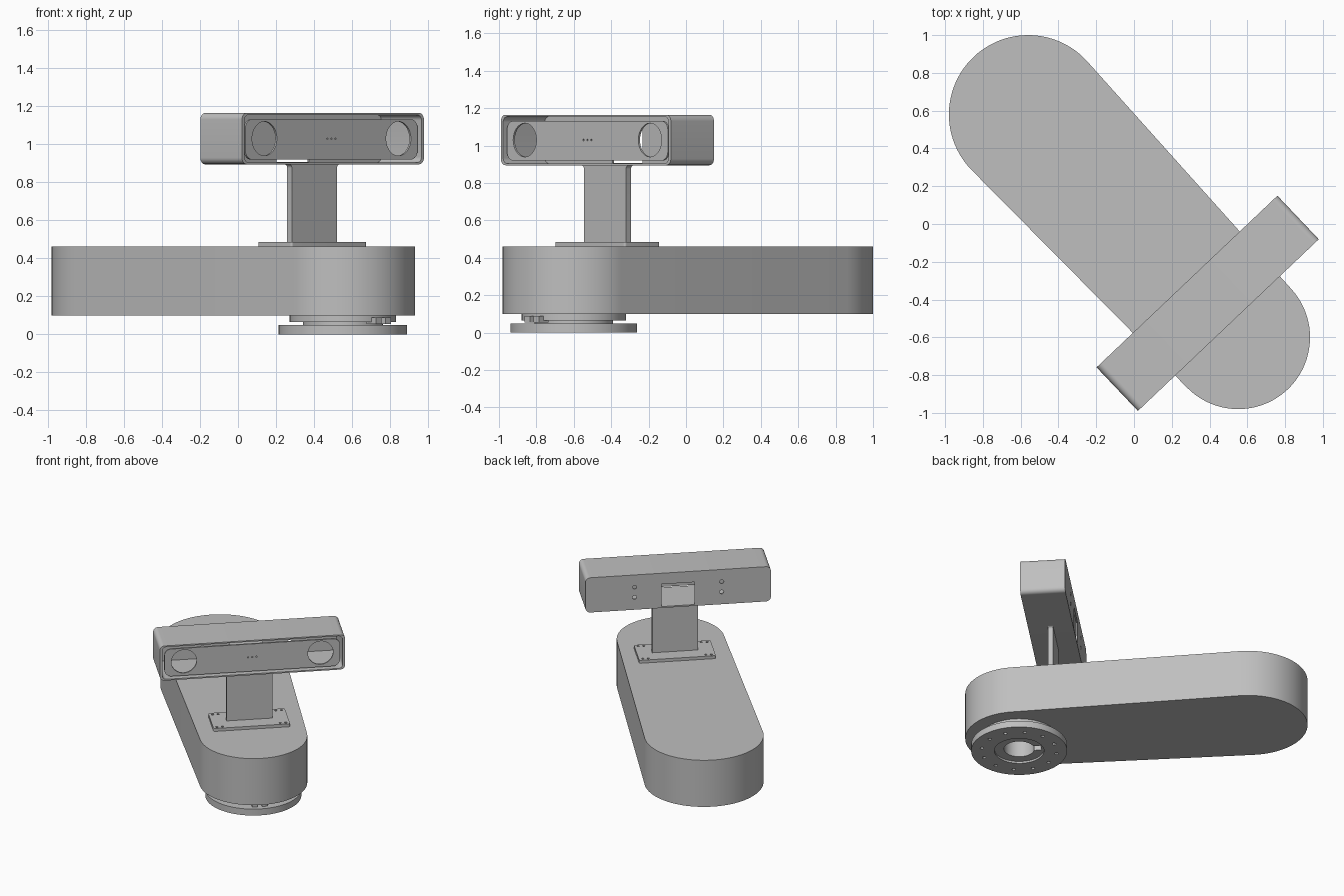
import bpy, bmesh
from math import sin, cos, pi, radians, atan2, asin, hypot
from mathutils import Matrix

cube = bpy.data.objects.get("Cube")
if cube:
    bpy.data.objects.remove(cube, do_unlink=True)

GREY = 0.52
mat = bpy.data.materials.new("plain grey")
mat.use_nodes = True
mat.diffuse_color = (GREY, GREY, GREY, 1)
mat.node_tree.nodes["Principled BSDF"].inputs["Base Color"].default_value = (GREY, GREY, GREY, 1)

# Placement of the sensor head and of the rotary joint, both turned with the arm
TURN = Matrix.Rotation(radians(43.5), 4, "Z")
HEAD = Matrix.Translation((0.39, -0.42, 0)) @ TURN
JOINT = Matrix.Translation((0.552, -0.60, 0)) @ TURN


def arc(cx, cy, r, a0, a1, n):
    return [(cx + r * cos(a0 + (a1 - a0) * i / n), cy + r * sin(a0 + (a1 - a0) * i / n))
            for i in range(n + 1)]


def circle(r, cx=0, cy=0, n=32):
    return arc(cx, cy, r, 0, 2 * pi, n)[:-1]


def rounded(w, h, r, cx=0, cy=0):
    pts = []
    for k, (sx, sy) in enumerate([(1, 1), (-1, 1), (-1, -1), (1, -1)]):
        pts += arc(cx + sx * (w / 2 - r), cy + sy * (h / 2 - r), r, k * pi / 2, (k + 1) * pi / 2, 8)
    return pts


def rect(x0, x1, y0, y1):
    return [(x0, y0), (x1, y0), (x1, y1), (x0, y1)]


def prism(name, pts, a, b, place=Matrix(), axis="z"):
    """Extrude an outline from a to b along z, or an upright outline along y."""
    bm = bmesh.new()
    put = (lambda p, t: (p[0], p[1], t)) if axis == "z" else (lambda p, t: (p[0], t, p[1]))
    low = [bm.verts.new(put(p, a)) for p in pts]
    high = [bm.verts.new(put(p, b)) for p in pts]
    bm.faces.new(low)
    bm.faces.new(high)
    for i in range(len(pts)):
        j = (i + 1) % len(pts)
        bm.faces.new((low[i], low[j], high[j], high[i]))
    bmesh.ops.recalc_face_normals(bm, faces=bm.faces)
    bm.transform(place)
    mesh = bpy.data.meshes.new(name)
    bm.to_mesh(mesh)
    bm.free()
    mesh.materials.append(mat)
    obj = bpy.data.objects.new(name, mesh)
    bpy.context.collection.objects.link(obj)
    return obj


def activate(obj):
    bpy.ops.object.select_all(action="DESELECT")
    obj.select_set(True)
    bpy.context.view_layer.objects.active = obj


def cut(obj, *shapes):
    """Subtract extruded outlines, each given as prism arguments."""
    for shape in shapes:
        cutter = prism("cutter", *shape)
        cutter.hide_render = True
        activate(obj)
        mod = obj.modifiers.new("cut", "BOOLEAN")
        mod.object, mod.operation, mod.solver = cutter, "DIFFERENCE", "EXACT"
        bpy.ops.object.modifier_apply(modifier=mod.name)
        bpy.data.objects.remove(cutter, do_unlink=True)


parts = []

# Arm body: outline around two circles of different radius
ax, ay, ar = -0.56, 0.58, 0.42
bx, by, br = 0.552, -0.60, 0.38
run = atan2(by - ay, bx - ax)
lean = pi / 2 - asin((ar - br) / hypot(bx - ax, by - ay))
outline = arc(ax, ay, ar, run + lean, run + 2 * pi - lean, 48)
outline += arc(bx, by, br, run - lean, run + lean, 48)
body = prism("arm_body", outline, 0.10, 0.462)
parts.append(body)

# Rotary joint under the arm
collar = prism("joint_collar", circle(0.28, n=64), 0.065, 0.10, JOINT)
neck = prism("joint_neck", circle(0.21, n=64), 0.05, 0.065, JOINT)
flange = prism("joint_flange", circle(0.338, n=96), 0, 0.05, JOINT)
bore = circle(0.107, n=48)
keyway = rect(-0.03, 0.03, 0, 0.155)
for obj in (body, collar, neck, flange):
    cut(obj, (bore, -0.1, 0.22, JOINT), (keyway, -0.1, 0.09, JOINT))
cut(flange, (circle(0.175, n=48), -0.1, 0.015, JOINT))
for i in range(12):
    a = 2 * pi * (i + 0.5) / 12
    cut(flange, (circle(0.013, 0.265 * cos(a), 0.265 * sin(a), 12), -0.1, 0.03, JOINT))
parts += [collar, neck, flange]
for side in (-1, 1):
    parts.append(prism("index_tab", rect(side * 0.015, side * 0.055, -0.31, -0.24),
                       0.055, 0.09, JOINT))

# Mounting plate with paired screw holes
plate = prism("mounting_plate", rounded(0.545, 0.26, 0.012), 0.462, 0.485, HEAD)
for sx in (-1, 1):
    for sy in (-1, 1):
        for x, y in ((0.245, 0.105), (0.205, 0.105)):
            cut(plate, (circle(0.009, sx * x, sy * y, 12), 0.47, 0.6, HEAD))
parts.append(plate)

# Upright post, flared where it meets the head
half, flare = 0.1635, 0.02
right = [(half, 0.48)] + arc(half + flare, 0.895 - flare, flare, pi, pi / 2, 6)
post = right + [(-x, z) for x, z in reversed(right)]
parts.append(prism("post", post, -0.018, 0.018, HEAD, "y"))

# Hollow head shell, open at the front, with a cable slot and screw holes behind
mid = 1.03
shell = prism("head_shell", rounded(1.32, 0.27, 0.035, 0, mid), -0.159, 0.159, HEAD, "y")
cut(shell, (rounded(1.285, 0.25, 0.03, 0, mid), -0.2, 0.148, HEAD, "y"),
    (rect(-0.1175, 0.1175, 0.906, 1.08), 0.1, 0.2, HEAD, "y"))
for x in (-0.31, 0.31):
    for z in (0.99, 1.07):
        cut(shell, (circle(0.015, x, z, 16), 0.1, 0.2, HEAD, "y"))
parts.append(shell)

# Recessed front panel with two lens openings and tiny indicator holes
panel = prism("front_panel", rounded(1.25, 0.212, 0.05, 0, mid - 0.004), -0.148, -0.136, HEAD, "y")
for x in (-0.486, 0.486):
    cut(panel, (circle(0.09, x, mid, 48), -0.2, -0.1, HEAD, "y"))
for x in (-0.03, 0, 0.03):
    cut(panel, (circle(0.005, x, mid, 10), -0.2, -0.1, HEAD, "y"))
parts.append(panel)

# Smooth the round walls and keep the edges crisp
for obj in parts:
    activate(obj)
    bpy.ops.object.shade_smooth_by_angle(angle=radians(30))
